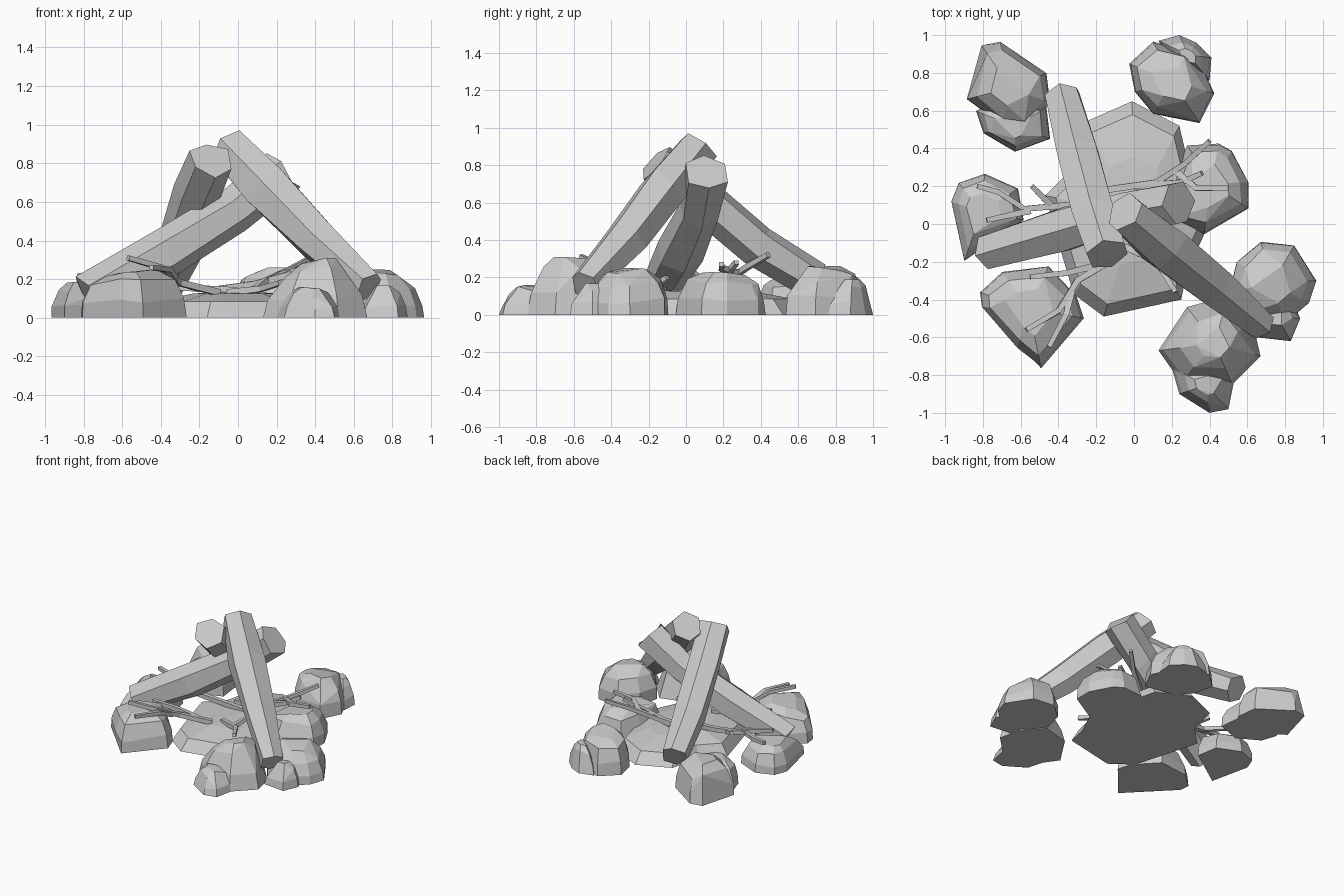
import bpy, bmesh, math, random
from mathutils import Vector

if "Cube" in bpy.data.objects:
    bpy.data.objects.remove(bpy.data.objects["Cube"])

random.seed(11)
GREY = bpy.data.materials.new("plain_grey")
GREY.diffuse_color = (0.6, 0.6, 0.6, 1)
GREY.use_nodes = True
GREY.node_tree.nodes["Principled BSDF"].inputs["Base Color"].default_value = GREY.diffuse_color

# Boulder profiles: (height share, outline scale, jitter)
STEEP = ((0, .98, 0), (.36, .98, .05), (.76, .82, .1), (.98, .5, .12))
SLOPED = ((0, 1, 0), (.35, .93, .05), (.75, .66, .1), (.98, .35, .1))


def finish(name, bm):
    bmesh.ops.recalc_face_normals(bm, faces=bm.faces)
    me = bpy.data.meshes.new(name)
    bm.to_mesh(me)
    bm.free()
    me.materials.append(GREY)
    ob = bpy.data.objects.new(name, me)
    bpy.context.collection.objects.link(ob)
    return ob


def rock(name, h, profile, outline, tilt=(0, 0)):
    """Faceted boulder: the ground outline drawn in ring by ring, then hulled."""
    bm = bmesh.new()
    cx = sum(p[0] for p in outline) / len(outline)
    cy = sum(p[1] for p in outline) / len(outline)
    for z, s, j in profile:
        for x, y in outline:
            k = s * (1 - random.uniform(0, j))
            zz = max(0, z + random.uniform(-j, j)) if z else 0
            zz = min(zz, 1) * min(1, 1 - tilt[0] * (x - cx) * k - tilt[1] * (y - cy) * k)
            bm.verts.new((cx + (x - cx) * k, cy + (y - cy) * k, zz * h))
    bmesh.ops.convex_hull(bm, input=bm.verts)
    bmesh.ops.delete(bm, geom=[v for v in bm.verts if not v.link_faces], context='VERTS')
    bmesh.ops.dissolve_limit(bm, angle_limit=math.radians(12), verts=bm.verts, edges=bm.edges)
    return finish(name, bm)


def tube(name, path, radii, sides, jitter=0.0):
    """Faceted, capped tube along a path; used for logs and twigs."""
    bm = bmesh.new()
    pts = [Vector(p) for p in path]
    rings = []
    for i, p in enumerate(pts):
        d = (pts[min(i + 1, len(pts) - 1)] - pts[max(i - 1, 0)]).normalized()
        u = d.cross(Vector((0, 0, 1))).normalized()
        v = u.cross(d)
        ring = []
        for k in range(sides):
            a = 2 * math.pi * (k + 0.5) / sides
            r = radii[i] * (1 + random.uniform(-jitter, jitter))
            slide = d * random.uniform(-jitter, jitter) * radii[i] * 2
            ring.append(bm.verts.new(p + (u * math.cos(a) + v * math.sin(a)) * r + slide))
        rings.append(ring)
    for a, b in zip(rings, rings[1:]):
        for k in range(sides):
            n = (k + 1) % sides
            bm.faces.new((a[k], a[n], b[n], b[k]))
    bm.faces.new(rings[0])
    bm.faces.new(rings[-1])
    return finish(name, bm)


# Ring of boulders
rock("front_left_rock", .25, STEEP, [(-.82, -.36), (-.81, -.44), (-.62, -.66), (-.49, -.77),
                                     (-.26, -.5), (-.3, -.38), (-.45, -.22), (-.7, -.25)], (-.5, 0))
rock("left_rock", .19, STEEP, [(-.97, .12), (-.93, .22), (-.79, .27), (-.61, .19),
                               (-.58, .02), (-.75, -.1), (-.9, -.2), (-.93, 0)], (-.6, 0))
rock("back_left_rock", .26, STEEP, [(-.89, .66), (-.81, .95), (-.71, .97), (-.46, .8),
                                    (-.44, .64), (-.56, .5), (-.7, .52)])
rock("back_left_small_rock", .19, STEEP, [(-.84, .6), (-.8, .48), (-.63, .38), (-.56, .41),
                                          (-.44, .45), (-.46, .62), (-.7, .68)])
rock("back_right_rock", .26, STEEP, [(-.03, .85), (.1, .97), (.28, .92), (.37, .82),
                                     (.43, .69), (.35, .53), (.1, .58), (0, .7)])
rock("back_right_small_rock", .19, SLOPED, [(.13, .97), (.24, 1), (.33, .96), (.41, .88),
                                            (.4, .76), (.22, .8)])
rock("right_rock", .23, STEEP, [(.28, .42), (.45, .43), (.52, .39), (.61, .22),
                                (.61, .08), (.37, -.06), (.2, 0), (.2, .25)], (0, .6))
rock("front_right_rock", .25, STEEP, [(.67, -.09), (.85, -.11), (.97, -.3), (.93, -.42),
                                      (.8, -.53), (.6, -.5), (.5, -.36), (.54, -.2)], (1, -.5))
rock("front_right_small_rock", .17, SLOPED, [(.65, -.6), (.83, -.62), (.88, -.5), (.82, -.36), (.62, -.4)])
rock("front_rock", .31, SLOPED, [(.13, -.67), (.28, -.44), (.5, -.38), (.63, -.53),
                                 (.67, -.7), (.52, -.85), (.25, -.84)], (-.6, 0))
rock("front_small_rock", .16, SLOPED, [(.24, -.9), (.4, -1), (.5, -.98), (.54, -.78),
                                       (.4, -.7), (.2, -.76)], (0, -.8))

# Low ash mound in the middle: three rings and a peak
bm = bmesh.new()
edge = [(-.26, .54), (-.01, .65), (.24, .52), (.28, .35), (.42, .1), (.37, -.06), (.28, -.25),
        (.25, -.4), (-.16, -.49), (-.32, -.37), (-.4, -.1), (-.47, .15), (-.32, .3)]
rings = [[bm.verts.new((x * s, .06 * (1 - s) + y * s, z)) for x, y in edge]
         for s, z in ((1, 0), (.88, .085), (.5, .125))]
peak = bm.verts.new((0, .06, .14))
for k in range(len(edge)):
    n = (k + 1) % len(edge)
    for a, b in zip(rings, rings[1:]):
        bm.faces.new((a[k], a[n], b[n], b[k]))
    bm.faces.new((rings[-1][k], rings[-1][n], peak))
bm.faces.new(rings[0])
finish("ash_mound", bm)

# Three logs leaning together
tube("front_right_log", [(-.05, .06, .88), (.16, -.12, .66), (.41, -.32, .4), (.68, -.54, .16)],
     (.115, .13, .115, .085), 6, .08)
tube("back_log", [(-.14, -.16, .82), (-.21, .05, .65), (-.3, .38, .37), (-.38, .69, .18)],
     (.115, .12, .12, .1), 6, .08)
tube("left_log", [(.24, .11, .76), (-.02, .07, .555), (-.38, -.03, .34), (-.78, -.15, .12)],
     (.125, .115, .125, .105), 6, .08)

# Branching twigs lying over the mound and stones
twigs = {
    "front_left_twig": [
        [(-.57, -.56, .31), (-.4, -.46, .26), (-.3, -.3, .18), (-.1, -.18, .13)],
        [(-.55, -.28, .22), (-.36, -.26, .2), (-.2, -.22, .15)],
        [(-.45, -.65, .26), (-.36, -.48, .25), (-.33, -.36, .2)]],
    "left_twig": [
        [(-.83, .2, .22), (-.72, .17, .21), (-.58, .08, .19), (-.35, .1, .16), (0, .1, .14)],
        [(-.78, .02, .24), (-.55, .07, .19)],
        [(-.54, .2, .22), (-.44, .1, .17)]],
    "right_twig": [
        [(.4, .44, .32), (.27, .32, .25), (.12, .22, .18), (-.15, .18, .14)],
        [(.5, .19, .27), (.33, .19, .25), (.22, .28, .22)],
        [(.36, .27, .28), (.25, .22, .22), (0, .2, .15)]],
    "front_twig": [
        [(.22, -.36, .18), (.12, -.2, .15), (-.05, -.12, .13)],
        [(.15, -.1, .2), (.08, -.18, .14)]],
}
for name, branches in twigs.items():
    for i, path in enumerate(branches):
        n = len(path)
        tube(f"{name}_{i + 1}", path, [.018 + .007 * k / (n - 1) for k in range(n)], 4)
